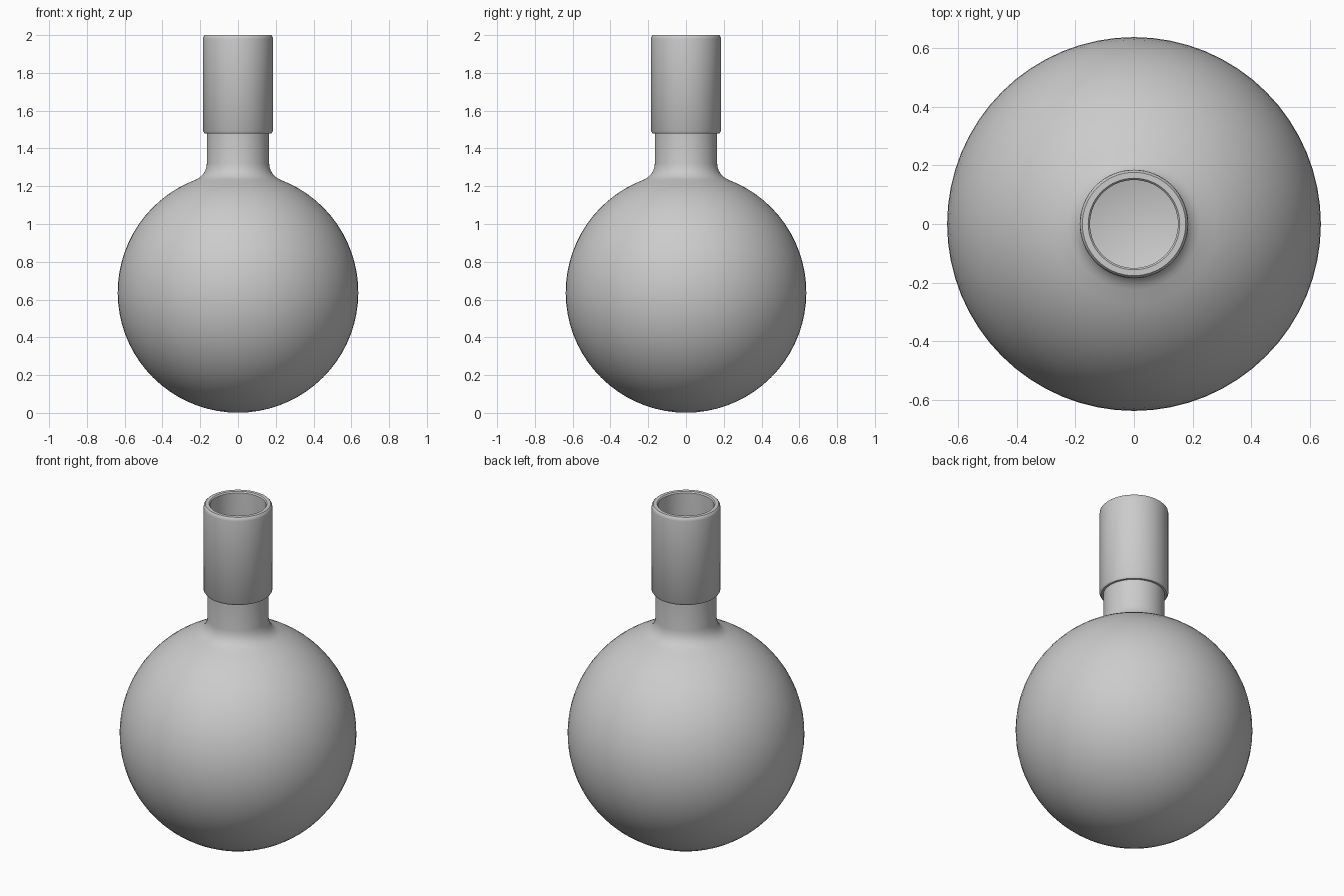
import bpy, bmesh
from math import sin, cos, asin, pi, radians

cube = bpy.data.objects.get("Cube")
if cube:
    bpy.data.objects.remove(cube, do_unlink=True)

CENTRE = 0.638
SEGMENTS = 64


def make_material(name, value):
    mat = bpy.data.materials.new(name)
    mat.use_nodes = True
    colour = (value, value, value, 1)
    mat.diffuse_color = colour
    mat.node_tree.nodes["Principled BSDF"].inputs["Base Color"].default_value = colour
    return mat


def bulb_arc(radius, mouth, steps):
    """Round bulb profile from the bottom pole up to the mouth radius."""
    end = pi - asin(mouth / radius)
    return [(radius * sin(end * i / steps), CENTRE - radius * cos(end * i / steps))
            for i in range(steps + 1)]


def fillet(start, corner, end, steps):
    """Curved points from just after start up to end."""
    points = []
    for i in range(1, steps + 1):
        t = i / steps
        points.append(tuple((1 - t) ** 2 * a + 2 * t * (1 - t) * b + t * t * c
                            for a, b, c in zip(start, corner, end)))
    return points


def lathe(name, profile, mat):
    """Revolve an (r, z) profile around the vertical axis."""
    bm = bmesh.new()
    verts = [bm.verts.new((r, 0, z)) for r, z in profile]
    edges = [bm.edges.new(pair) for pair in zip(verts, verts[1:])]
    bmesh.ops.spin(bm, geom=verts + edges, cent=(0, 0, 0), axis=(0, 0, 1),
                   angle=2 * pi, steps=SEGMENTS, use_duplicate=False)
    bmesh.ops.remove_doubles(bm, verts=bm.verts, dist=0.0005)
    bmesh.ops.recalc_face_normals(bm, faces=bm.faces)
    mesh = bpy.data.meshes.new(name)
    bm.to_mesh(mesh)
    bm.free()
    mesh.materials.append(mat)
    obj = bpy.data.objects.new(name, mesh)
    bpy.context.collection.objects.link(obj)
    bpy.ops.object.select_all(action="DESELECT")
    obj.select_set(True)
    bpy.context.view_layer.objects.active = obj
    bpy.ops.object.shade_smooth_by_angle(angle=radians(35))
    return obj


grey = make_material("plain grey", 0.6)

# Outer wall: bulb, flared shoulder and narrow neck
outer = bulb_arc(0.637, 0.225, 32)
outer += fillet(outer[-1], (0.17, 1.258), (0.165, 1.32), 6)

# Thick collar with chamfered ends
collar = [(0.165, 1.48), (0.177, 1.48), (0.185, 1.492),
          (0.185, 1.98), (0.183, 1.992), (0.176, 2.0)]

# Inner wall: mouth, bore and hollow bulb
bore = [(0.156, 2.0), (0.15, 1.993), (0.15, 1.32)]
inner = bulb_arc(0.61, 0.205, 32)
bore += fillet(bore[-1], (0.155, 1.24), inner[-1], 6)

lathe("round_flask", outer + collar + bore + inner[-2::-1], grey)
